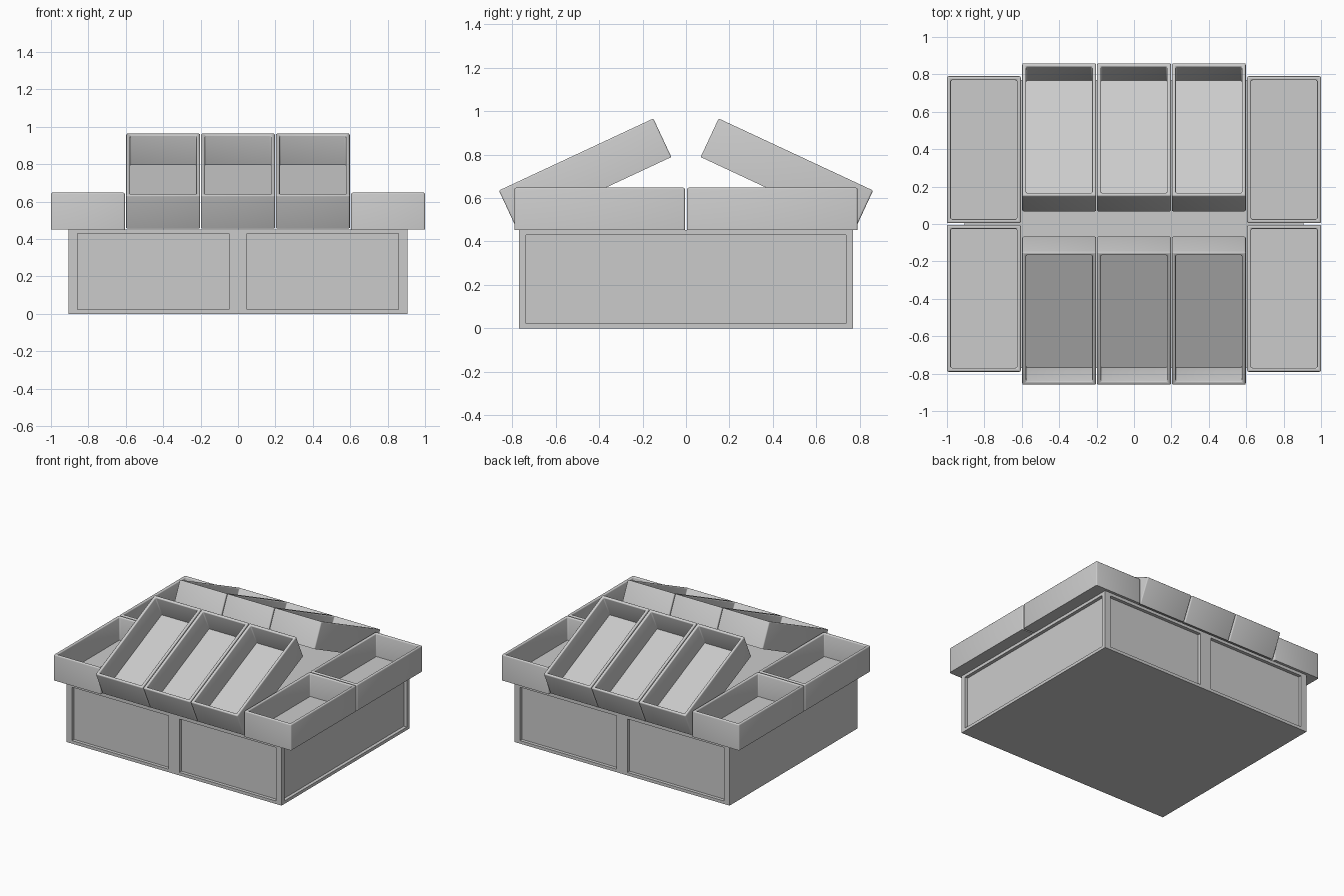
import bpy, bmesh
from math import radians
from mathutils import Matrix, Vector

if "Cube" in bpy.data.objects:
    bpy.data.objects.remove(bpy.data.objects["Cube"])

W, L, H = 0.395, 0.785, 0.196      # crate width, length, height
WALL, FLOOR = 0.021, 0.02
TILT = radians(25)


def add_object(name, bm, smooth=False):
    bmesh.ops.recalc_face_normals(bm, faces=bm.faces)
    mesh = bpy.data.meshes.new(name)
    bm.to_mesh(mesh)
    bm.free()
    obj = bpy.data.objects.new(name, mesh)
    bpy.context.collection.objects.link(obj)
    if smooth:
        bpy.ops.object.select_all(action='DESELECT')
        obj.select_set(True)
        bpy.context.view_layer.objects.active = obj
        bpy.ops.object.shade_smooth_by_angle(angle=radians(40))
    return obj


def box(bm, size, center):
    m = Matrix.Translation(center) @ Matrix.Diagonal((*size, 1))
    bmesh.ops.create_cube(bm, size=1, matrix=m)


def crate(name, matrix):
    """Open crate; origin at the middle of its outer (+y) bottom edge."""
    bm = bmesh.new()
    box(bm, (W, L, H), (0, -L / 2, H / 2))
    bm.normal_update()
    top = max(bm.faces, key=lambda f: f.calc_center_median().z)
    bmesh.ops.inset_individual(bm, faces=[top], thickness=WALL, use_even_offset=True)
    bmesh.ops.inset_individual(bm, faces=[top], thickness=0, depth=FLOOR - H)
    # soften the rim and the upright corners only
    soft = [e for e in bm.edges if max(v.co.z for v in e.verts) > H - 1e-4
            and (abs(e.verts[0].co.z - e.verts[1].co.z) > 0.1
                 or len({f for f in e.link_faces if abs(f.normal.z) < 0.5}) == 1)]
    soft = [e for e in soft if e.calc_face_angle(0) > 0.5]
    bmesh.ops.bevel(bm, geom=soft, offset=0.008, segments=3, profile=0.5,
                    affect='EDGES', clamp_overlap=True)
    bmesh.ops.transform(bm, matrix=matrix, verts=bm.verts)
    return add_object(name, bm, smooth=True)


# Base cabinet: front and back split into two bays
bm = bmesh.new()
BX, BY, BZ = 0.906, 0.77, 0.452
box(bm, (2 * BX, 2 * BY, BZ), (0, 0, BZ / 2))
bmesh.ops.bisect_plane(bm, geom=bm.verts[:] + bm.edges[:] + bm.faces[:],
                       plane_co=(0, 0, 0), plane_no=(1, 0, 0))
bm.normal_update()
# Recessed panels on front, back and right; the left side stays plain
panels = [f for f in bm.faces if abs(f.normal.y) > 0.9 or f.normal.x > 0.9]
for f in panels:
    c = f.calc_center_median()
    n = f.normal.copy()
    half_w = BX / 2 if abs(n.y) > 0.9 else BY
    margin = 0.047 if abs(n.y) > 0.9 else 0.034
    bmesh.ops.inset_individual(bm, faces=[f], thickness=0.02, use_even_offset=True)
    s = (half_w - margin) / (half_w - 0.02)
    sz = (BZ / 2 - 0.023) / (BZ / 2 - 0.02)
    bmesh.ops.scale(bm, vec=(s, s, sz), verts=f.verts, space=Matrix.Translation(-c))
    bmesh.ops.inset_individual(bm, faces=[f], thickness=0, depth=-0.025)
add_object("base_cabinet", bm)

# Crates, back half then front half (turned half a circle)
for side, turn in (("back", 0), ("front", radians(180))):
    spin = Matrix.Rotation(turn, 4, 'Z')
    # flat crates at both ends
    for end, x in (("left", -0.8025), ("right", 0.8025)):
        x = -x if turn else x
        crate(f"flat_crate_{side}_{end}",
              spin @ Matrix.Translation((x, 0.79, 0.452)))
    # tilted crates in the middle, leaning outwards
    for i in range(3):
        crate(f"tilted_crate_{side}_{i + 1}",
              spin @ Matrix.Translation(((i - 1) * 0.4, 0.779, 0.457))
              @ Matrix.Rotation(-TILT, 4, 'X'))
